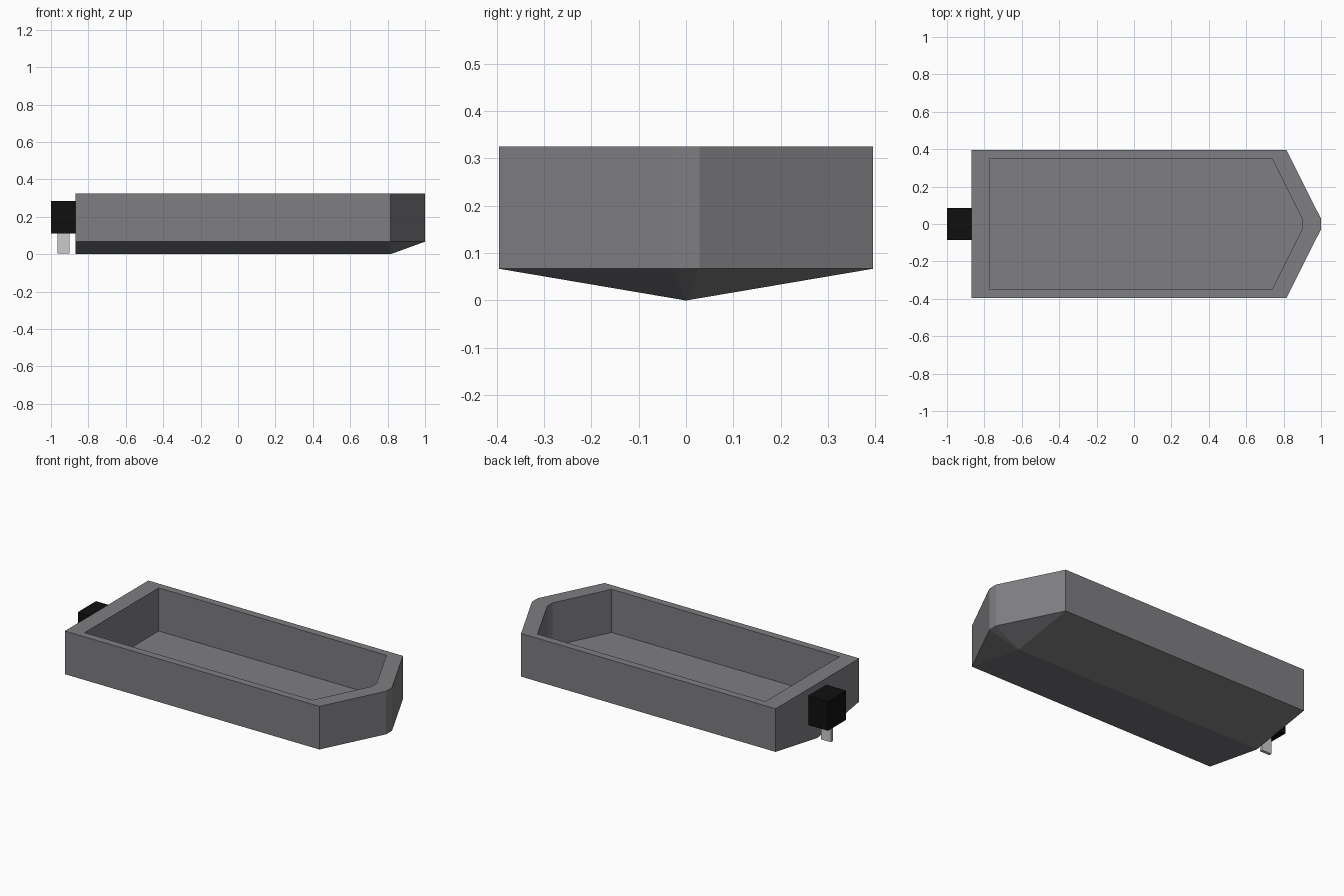
import bpy, bmesh

if "Cube" in bpy.data.objects:
    bpy.data.objects.remove(bpy.data.objects["Cube"])


def material(name, rgb):
    m = bpy.data.materials.new(name)
    m.diffuse_color = (*rgb, 1)
    m.use_nodes = True
    m.node_tree.nodes["Principled BSDF"].inputs["Base Color"].default_value = m.diffuse_color
    return m


def finish(bm, name, mat=None):
    bmesh.ops.recalc_face_normals(bm, faces=bm.faces[:])
    me = bpy.data.meshes.new(name)
    bm.to_mesh(me)
    bm.free()
    ob = bpy.data.objects.new(name, me)
    bpy.context.collection.objects.link(ob)
    if mat:
        me.materials.append(mat)
    return ob


def box(name, x0, x1, half_y, z0, z1, mat=None):
    bm = bmesh.new()
    bmesh.ops.create_cube(bm, size=1)
    bmesh.ops.scale(bm, vec=(x1 - x0, 2 * half_y, z1 - z0), verts=bm.verts)
    bmesh.ops.translate(bm, vec=((x0 + x1) / 2, 0, (z0 + z1) / 2), verts=bm.verts)
    return finish(bm, name, mat)


grey = material("hull_grey", (0.21, 0.21, 0.225))
black = material("motor_black", (0.005, 0.005, 0.005))

# Hull: half outlines from stern centre to bow centre, mirrored across y
outer = [(-0.87, 0), (-0.87, 0.395), (0.815, 0.395), (1.0, 0.028), (1.0, 0)]
inner = [(-0.77, 0), (-0.77, 0.35), (0.738, 0.35), (0.90, 0.025), (0.90, 0)]
CHINE, FLOOR, TOP = 0.067, 0.067, 0.325

bm = bmesh.new()


def ring(outline, z):
    pts = outline + [(x, -y) for x, y in outline[-2:0:-1]]
    return [bm.verts.new((x, y, z)) for x, y in pts]


chine, rim = ring(outer, CHINE), ring(outer, TOP)
inner_rim, floor = ring(inner, TOP), ring(inner, FLOOR)
n = len(chine)

# Outer walls, rim and inner walls
for a, b in ((chine, rim), (rim, inner_rim), (inner_rim, floor)):
    for i in range(n):
        j = (i + 1) % n
        bm.faces.new((a[i], a[j], b[j], b[i]))
bm.faces.new(floor)

# V-shaped bottom with a keel that rises to the bow
stern = bm.verts.new((-0.87, 0, 0))
fore = bm.verts.new((0.815, 0, 0))
for s in (1, -1):
    c = [chine[(s * i) % n] for i in range(5)]
    bm.faces.new((c[0], c[1], stern))
    bm.faces.new((stern, c[1], c[2], fore))
    bm.faces.new((fore, c[2], c[3]))
    bm.faces.new((fore, c[3], c[4]))
bmesh.ops.dissolve_limit(bm, angle_limit=0.001, verts=bm.verts[:], edges=bm.edges[:])
finish(bm, "hull", grey)

# Outboard motor
box("motor_housing", -1.0, -0.87, 0.086, 0.11, 0.285, black)
box("motor_shaft", -0.965, -0.90, 0.009, 0.003, 0.11)
